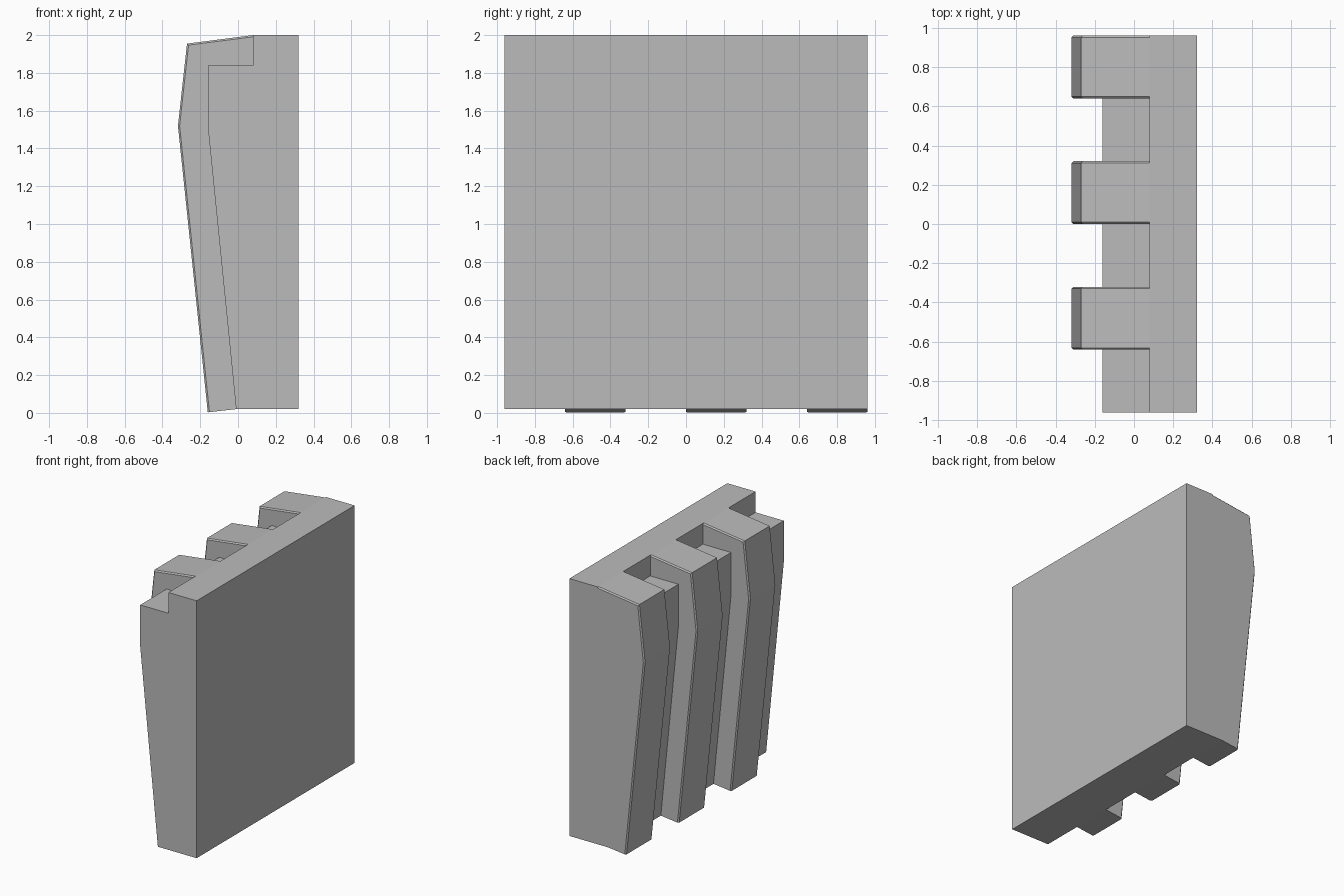
import bpy
import bmesh

cube = bpy.data.objects.get("Cube")
if cube:
    bpy.data.objects.remove(cube, do_unlink=True)

GREY = (0.5, 0.5, 0.5, 1.0)
grey = bpy.data.materials.new("plain grey")
grey.use_nodes = True
grey.diffuse_color = GREY
grey.node_tree.nodes["Principled BSDF"].inputs["Base Color"].default_value = GREY

HALF = 0.96        # half the width along y
BEVEL = 0.009

# Profiles as (x, z); the seam is where ribs meet the backing panel
seam = [(-0.01, 0.02), (-0.16, 1.52), (-0.16, 1.84), (0.08, 1.84), (0.08, 2.0)]
panel_profile = seam + [(0.32, 2.0), (0.32, 0.02)]
rib_front = [(-0.27, 1.955), (-0.318, 1.52), (-0.16, 0.003)]


def extrude_profile(profile, y0, y1):
    """Return a closed prism and its two rings of vertices."""
    bm = bmesh.new()
    rings = [[bm.verts.new((x, y, z)) for x, z in profile] for y in (y0, y1)]
    for ring in rings:
        bm.faces.new(ring)
    n = len(profile)
    for i in range(n):
        j = (i + 1) % n
        bm.faces.new((rings[0][i], rings[0][j], rings[1][j], rings[1][i]))
    bmesh.ops.recalc_face_normals(bm, faces=bm.faces)
    return bm, rings


def finish(bm, name):
    mesh = bpy.data.meshes.new(name)
    bm.to_mesh(mesh)
    bm.free()
    mesh.materials.append(grey)
    obj = bpy.data.objects.new(name, mesh)
    bpy.context.collection.objects.link(obj)
    return obj


# Backing panel
bm, rings = extrude_profile(panel_profile, -HALF, HALF)
finish(bm, "backing_panel")

# Three upright ribs with chamfered outer edges
ribs = (("front_rib", -0.64, -0.32), ("middle_rib", 0.0, 0.32), ("back_rib", 0.64, HALF))
for name, y0, y1 in ribs:
    bm, rings = extrude_profile(seam + rib_front, y0, y1)
    last = len(seam) - 1
    outer = []
    for ring in rings:
        chain = ring[last:]
        # Chamfer the top and the two sloping front edges, and the foot
        for a, b in zip(chain, chain[1:]):
            outer.append(bm.edges.get((a, b)))
    seam_faces = [f for f in bm.faces
                  if any({rings[0][i], rings[0][i + 1], rings[1][i]} <= set(f.verts)
                         for i in range(last))]
    bmesh.ops.delete(bm, geom=seam_faces, context="FACES_ONLY")
    bmesh.ops.bevel(bm, geom=outer, offset=BEVEL, segments=1, affect="EDGES")
    finish(bm, name)
